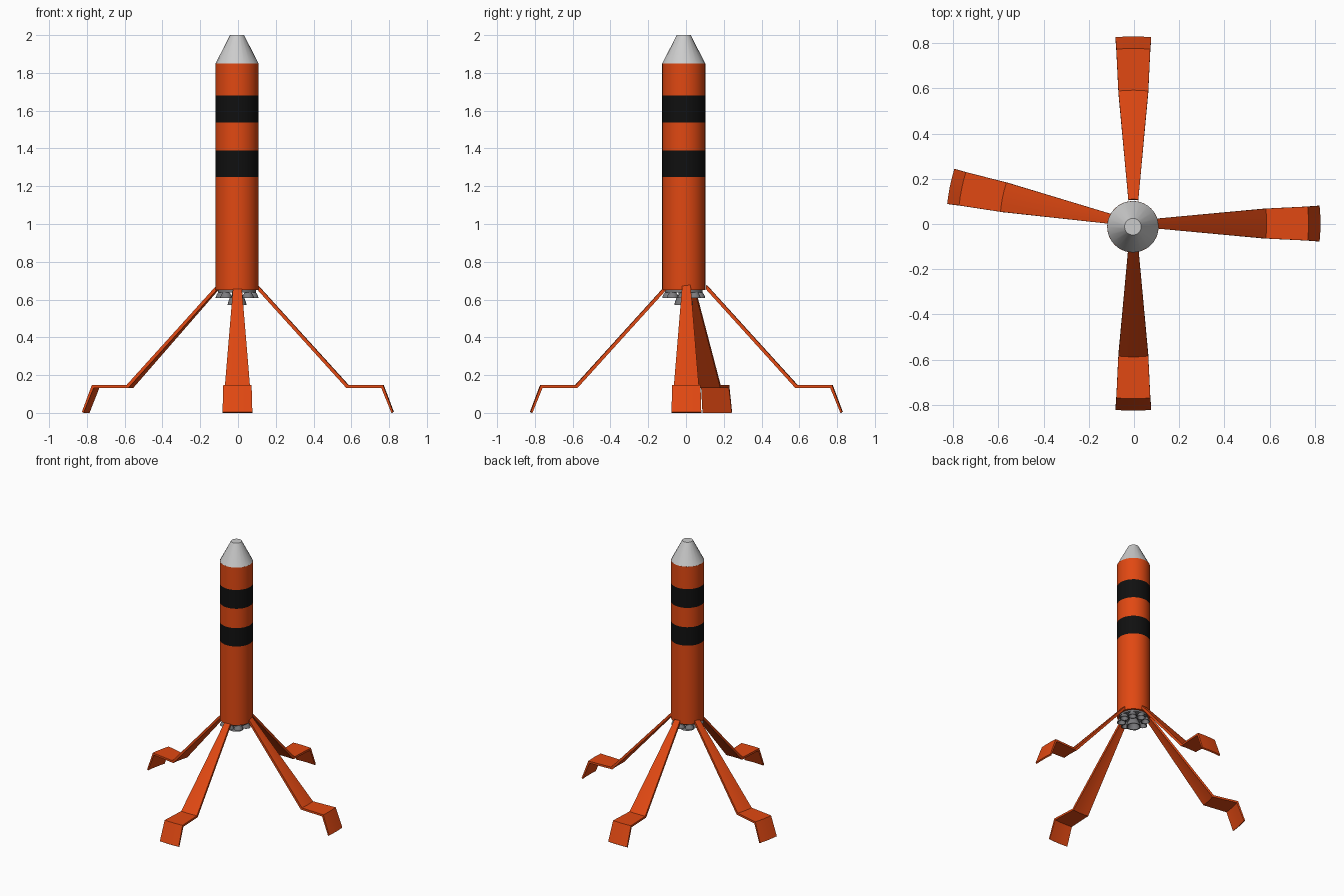
import bpy, bmesh
from math import cos, sin, pi, radians, sqrt

if "Cube" in bpy.data.objects:
    bpy.data.objects.remove(bpy.data.objects["Cube"])

CX, CY, R = -0.005, -0.012, 0.114


def material(name, rgb):
    m = bpy.data.materials.new(name)
    m.diffuse_color = (*rgb, 1)
    m.use_nodes = True
    m.node_tree.nodes["Principled BSDF"].inputs["Base Color"].default_value = m.diffuse_color
    return m


orange = material("orange", (0.75, 0.065, 0.006))
black = material("black", (0.005, 0.005, 0.005))
metal = material("engine_grey", (0.2, 0.2, 0.21))
pale = material("nose_grey", (0.55, 0.55, 0.55))


def finish(name, bm, mats, smooth=True):
    bmesh.ops.recalc_face_normals(bm, faces=bm.faces)
    me = bpy.data.meshes.new(name)
    bm.to_mesh(me)
    bm.free()
    for m in mats:
        me.materials.append(m)
    ob = bpy.data.objects.new(name, me)
    bpy.context.collection.objects.link(ob)
    if smooth:
        bpy.ops.object.select_all(action='DESELECT')
        ob.select_set(True)
        bpy.context.view_layer.objects.active = ob
        bpy.ops.object.shade_smooth_by_angle(angle=radians(30))
    return ob


def lathe(name, profile, sides, mats, x, y, slots=None):
    """Revolve (radius, z) points; both ends are capped."""
    bm = bmesh.new()
    rings = [[bm.verts.new((x + r * cos(2 * pi * i / sides),
                            y + r * sin(2 * pi * i / sides), z))
              for i in range(sides)] for r, z in profile]
    for k in range(len(rings) - 1):
        a, b = rings[k], rings[k + 1]
        for i in range(sides):
            j = (i + 1) % sides
            f = bm.faces.new((a[i], a[j], b[j], b[i]))
            f.material_index = slots[k] if slots else 0
    bm.faces.new(rings[0])
    bm.faces.new(rings[-1])
    return finish(name, bm, mats)


# Hull with two black bands
levels = [0.65, 1.25, 1.39, 1.537, 1.68, 1.85]
lathe("hull", [(R, z) for z in levels], 32, [orange, black], CX, CY,
      [0, 1, 0, 1, 0])

# Truncated nose cone
lathe("nose_cone", [(R, 1.85), (0.037, 2.0)], 20, [pale], CX, CY)


# Engine bells: outer skin, rim, hollow inside
def bell(name, x, y, top, bottom, rad):
    h = top - bottom
    outer = [(0.5, 1), (0.55, 0.72), (0.8, 0.42), (0.93, 0.2), (1, 0)]
    inner = [(0.86, 0), (0.7, 0.4), (0.35, 0.75)]
    lathe(name, [(rad * r, bottom + h * t) for r, t in outer + inner],
          16, [metal], x, y)


lathe("engine_plate", [(0.1, 0.655), (0.1, 0.638)], 16, [metal], CX, CY)
bell("centre_engine", CX, CY, 0.65, 0.572, 0.05)
for i in range(8):
    a = i * pi / 4
    bell(f"outer_engine_{i + 1}", CX + 0.082 * cos(a), CY + 0.082 * sin(a),
         0.65, 0.608, 0.032)

# Landing legs: bent strips that widen outward, (radius, z) upper and lower
UPPER = [(0.108, 0.678), (0.59, 0.147), (0.775, 0.147), (0.828, 0.006)]
LOWER = [(0.105, 0.655), (0.58, 0.132), (0.765, 0.132), (0.819, 0.0)]
HALF = [0.022, 0.066, 0.075, 0.079]


def leg(name, angle):
    bm = bmesh.new()
    ca, sa = cos(radians(angle)), sin(radians(angle))

    def grid(points):
        rows = []
        for (r, z), w in zip(points, HALF):
            row = []
            for t in (-1, -0.5, 0, 0.5, 1):
                v = w * t
                u = sqrt(r * r - v * v)
                row.append(bm.verts.new((u * ca - v * sa - 0.003,
                                         u * sa + v * ca + 0.002, z)))
            rows.append(row)
        return rows

    top, low = grid(UPPER), grid(LOWER)
    for k in range(3):
        for g in (top, low):
            for i in range(4):
                bm.faces.new((g[k][i], g[k][i + 1],
                              g[k + 1][i + 1], g[k + 1][i]))
        for e in (0, 4):
            bm.faces.new((top[k][e], top[k + 1][e],
                          low[k + 1][e], low[k][e]))
    for k in (0, 3):
        for i in range(4):
            bm.faces.new((top[k][i], top[k][i + 1],
                          low[k][i + 1], low[k][i]))
    finish(name, bm, [orange])


for name, angle in (("right_leg", 0), ("back_leg", 90),
                    ("left_leg", 168.5), ("front_leg", 270)):
    leg(name, angle)
